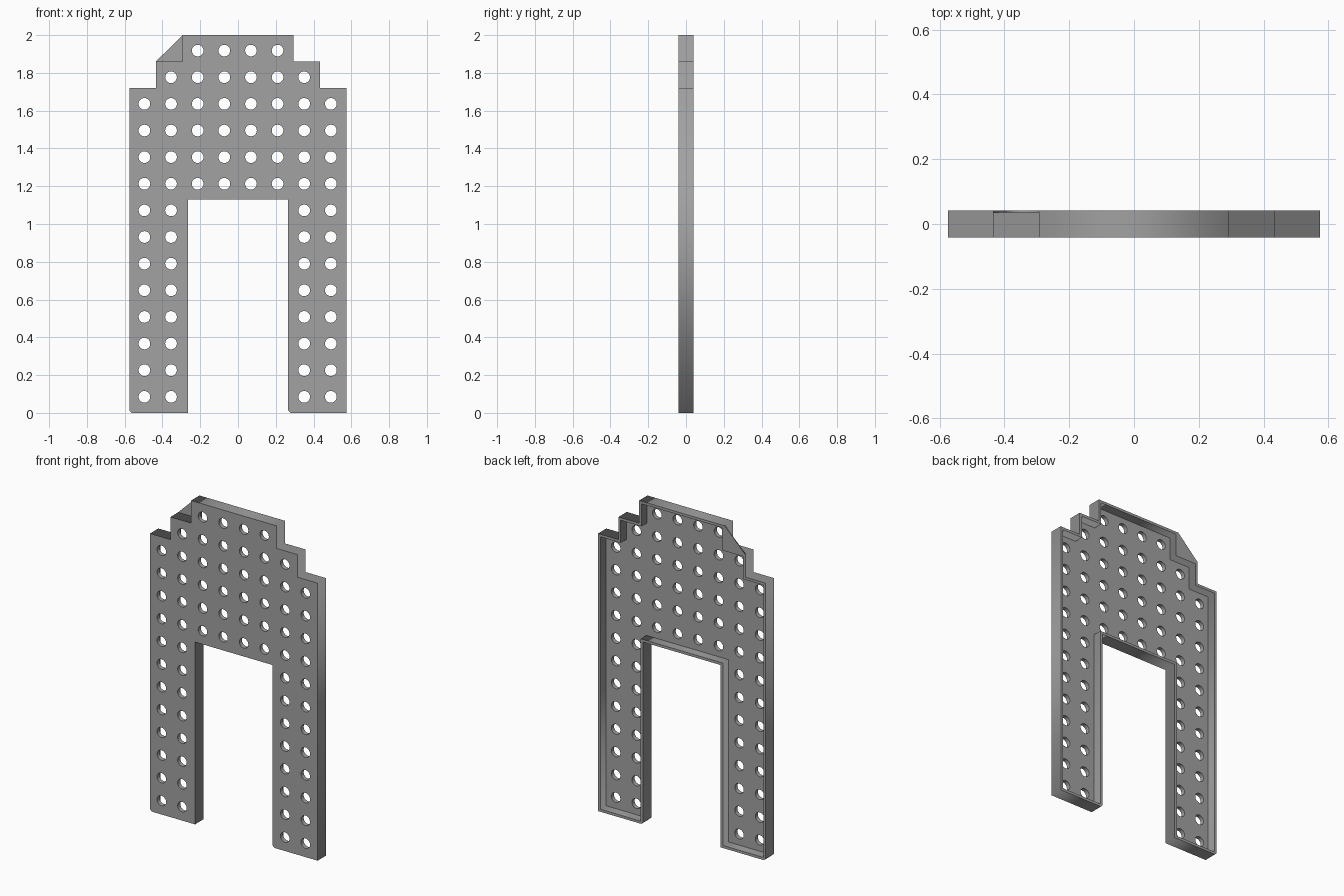
import bpy
import math
from mathutils import Vector

cube = bpy.data.objects.get("Cube")
if cube:
    bpy.data.objects.remove(cube, do_unlink=True)

grey = bpy.data.materials.new("Plain grey")
grey.use_nodes = True
colour = (0.36, 0.36, 0.36, 1)
grey.diffuse_color = colour
grey.node_tree.nodes["Principled BSDF"].inputs["Base Color"].default_value = colour

HALF_DEPTH = 0.041
PLATE_BACK = -0.015
RIM = 0.016
PITCH = 0.141
SHIFT = -0.002


def inset(points, distance):
    """Offset an anticlockwise outline inwards with mitred corners."""
    result = []
    for i, p in enumerate(points):
        before = (p - points[i - 1]).normalized()
        after = (points[(i + 1) % len(points)] - p).normalized()
        n1 = Vector((-before.y, before.x))
        n2 = Vector((-after.y, after.x))
        result.append(p + (n1 + n2) * distance / (1 + n1.dot(n2)))
    return result


def circle(x, z, radius, sides=20):
    return [Vector((x + radius * math.cos(a), z + radius * math.sin(a)))
            for a in (math.tau * i / sides for i in range(sides))]


def slab(name, loops, front, back):
    """Filled outline, with inner loops as holes, extruded along y."""
    curve = bpy.data.curves.new(name, 'CURVE')
    curve.dimensions = '2D'
    curve.fill_mode = 'BOTH'
    curve.extrude = (back - front) / 2
    for loop in loops:
        spline = curve.splines.new('POLY')
        spline.points.add(len(loop) - 1)
        for point, p in zip(spline.points, loop):
            point.co = (p.x, p.y, 0, 1)
        spline.use_cyclic_u = True
    curve.materials.append(grey)
    obj = bpy.data.objects.new(name, curve)
    bpy.context.collection.objects.link(obj)
    obj.rotation_euler.x = math.pi / 2
    obj.location.y = (front + back) / 2
    bpy.ops.object.select_all(action='DESELECT')
    obj.select_set(True)
    bpy.context.view_layer.objects.active = obj
    bpy.ops.object.convert(target='MESH')
    return bpy.context.object


# Stepped arch outline, anticlockwise, with clipped corners at the feet
CLIP = 0.012
right_side = [(0.575, 0), (0.575, 1.72), (0.435, 1.72), (0.435, 1.86),
              (0.293, 1.86), (0.293, 2)]
left_side = [(-x, z) for x, z in reversed(right_side)][:-1]
feet = [(-0.575, CLIP), (-0.575 + CLIP, 0), (-0.266, 0), (-0.266, 1.13),
        (0.266, 1.13), (0.266, CLIP), (0.266 + CLIP, 0)]
outline = [Vector(p) for p in right_side + left_side + feet]

# Grid of round holes following the arch
holes = []
for row in range(14):
    for col in range(8):
        offset = abs(col - 3.5)
        in_opening = row < 8 and offset < 2
        past_step = offset > {12: 3, 13: 2}.get(row, 4)
        if not in_opening and not past_step:
            holes.append(circle((col - 3.5) * PITCH + SHIFT,
                                0.085 + row * PITCH, 0.031))

# Perforated front plate
slab("perforated_plate", [outline] + holes, -HALF_DEPTH, PLATE_BACK)

# Raised rim around the back
slab("back_rim", [outline, inset(outline, RIM)], PLATE_BACK, HALF_DEPTH)

# Thin triangular web in the upper step on the right-hand side
web = [Vector((-0.435, 1.86)), Vector((-0.293, 1.86)), Vector((-0.293, 2))]
slab("corner_web", [web], HALF_DEPTH - 0.006, HALF_DEPTH)
